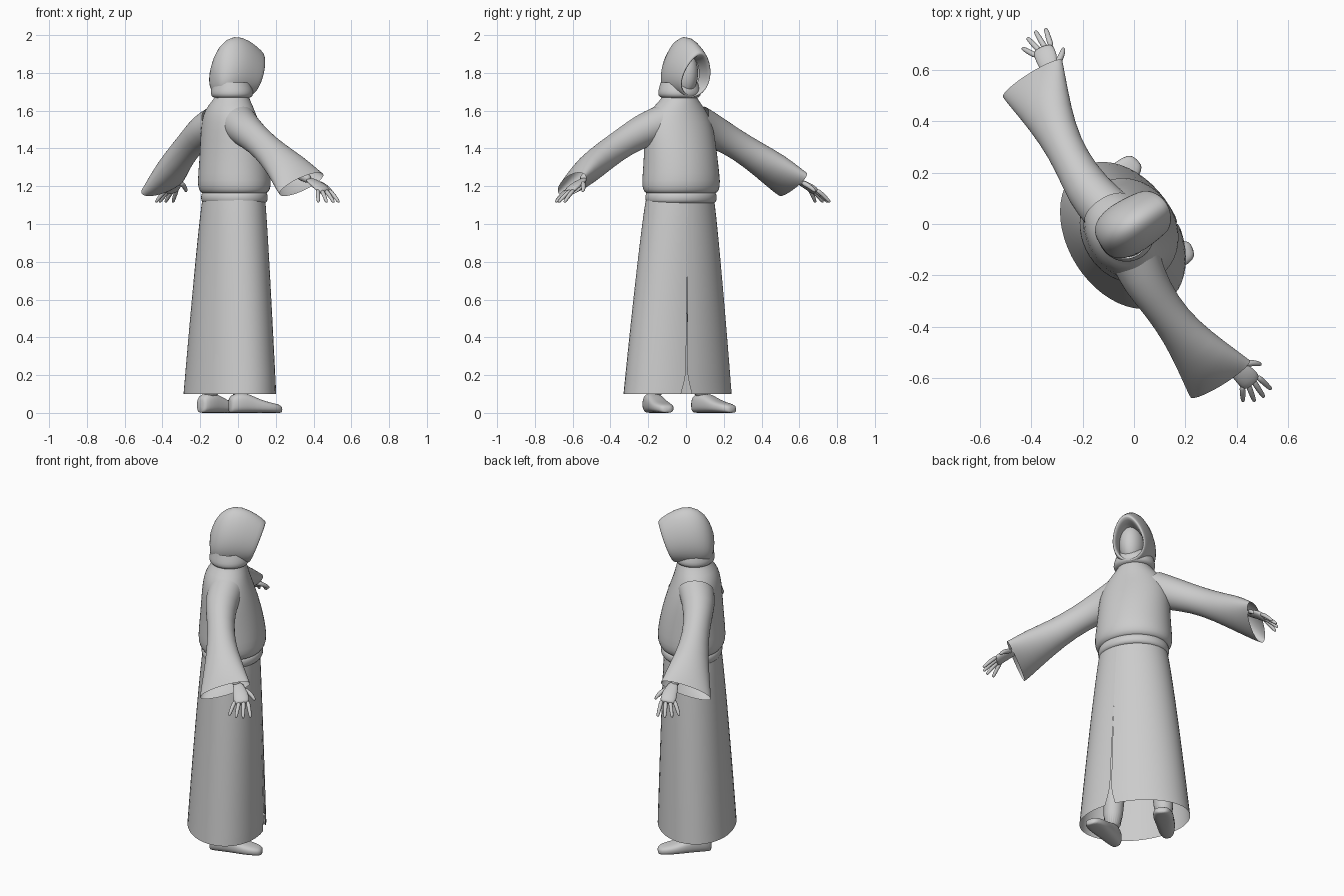
import bpy, bmesh, math
from mathutils import Vector

if "Cube" in bpy.data.objects:
    bpy.data.objects.remove(bpy.data.objects["Cube"])

TURN = math.radians(32)   # the figure is built facing +x, then turned
X, Y, Z = Vector((1, 0, 0)), Vector((0, 1, 0)), Vector((0, 0, 1))

cloth = bpy.data.materials.new("plain_grey")
cloth.use_nodes = True
GREY = (0.6, 0.6, 0.6, 1)
cloth.diffuse_color = GREY
cloth.node_tree.nodes["Principled BSDF"].inputs["Base Color"].default_value = GREY


def ring(c, a, b, n=24, power=1.0, start=0.0, span=math.tau, closed=True):
    """Points of an ellipse around c with half axes a and b; power < 1 squares it."""
    def soft(t):
        return math.copysign(abs(t) ** power, t)
    steps = n if closed else n - 1
    return [Vector(c) + a * soft(math.cos(start + span * i / steps))
            + b * soft(math.sin(start + span * i / steps)) for i in range(n)]


def loft(name, rings, closed=True, caps=(False, False), levels=1):
    """Skin a list of rings into one smooth object."""
    bm = bmesh.new()
    rows = [[bm.verts.new(p) for p in r] for r in rings]
    n = len(rows[0])
    for lo, hi in zip(rows, rows[1:]):
        for i in range(n if closed else n - 1):
            j = (i + 1) % n
            bm.faces.new((lo[i], lo[j], hi[j], hi[i]))
    for row, cap in zip((rows[0], rows[-1]), caps):
        if cap:
            bm.faces.new(row)
    bmesh.ops.recalc_face_normals(bm, faces=bm.faces)
    me = bpy.data.meshes.new(name)
    bm.to_mesh(me)
    bm.free()
    me.materials.append(cloth)
    me.shade_smooth()
    ob = bpy.data.objects.new(name, me)
    bpy.context.collection.objects.link(ob)
    ob.rotation_euler.z = TURN
    if levels:
        ob.modifiers.new("smooth", "SUBSURF").levels = levels
        ob.modifiers["smooth"].render_levels = levels
    return ob


def tube(name, points, radii, flat=1.0, n=10):
    """Round limb along a path, optionally flattened; its width runs along x."""
    pts = [Vector(p) for p in points]
    rings = []
    for i, (p, r) in enumerate(zip(pts, radii)):
        d = (pts[min(i + 1, len(pts) - 1)] - pts[max(i - 1, 0)]).normalized()
        side = (X - d * d.x).normalized()
        rings.append(ring(p, side * r, d.cross(side) * r * flat, n))
    return loft(name, rings, caps=(True, True))


def stack(name, sections, **kw):
    """Horizontal ellipses: height, centre x, half depth, half width."""
    return loft(name, [ring((cx, -0.012, z), X * b, Y * a) for z, cx, b, a in sections], **kw)


# Skirt with a front slit that opens toward the hem
SLIT = math.radians(-14)
rows = []
for i in range(19):
    t = i / 18
    z = 0.10 + 1.05 * t
    gap = 0.09 * max(0, (0.2 - z) / 0.1) + 0.012 * min(1, max(0, (0.72 - z) / 0.4))
    swell = (1 - t) ** 0.85
    rows.append(ring((-0.035 - 0.025 * swell, -0.015, z), X * (0.155 + 0.06 * swell),
                     Y * (0.185 + 0.125 * swell), 49, 1.0, SLIT + gap,
                     math.tau - 2 * gap, False))
loft("skirt", rows, closed=False, levels=0)

# Belt and loose upper robe
stack("belt", [(1.11, -0.03, 0.15, 0.18), (1.115, -0.03, 0.166, 0.195),
               (1.14, -0.03, 0.172, 0.2), (1.165, -0.03, 0.166, 0.196), (1.17, -0.03, 0.15, 0.18)])
stack("robe_top", [(1.16, -0.03, 0.15, 0.18), (1.165, -0.03, 0.172, 0.205),
                   (1.2, -0.03, 0.188, 0.218), (1.26, -0.03, 0.186, 0.213),
                   (1.38, -0.035, 0.17, 0.203), (1.5, -0.05, 0.148, 0.2),
                   (1.58, -0.06, 0.128, 0.175), (1.63, -0.055, 0.112, 0.13),
                   (1.67, -0.045, 0.09, 0.09), (1.72, -0.04, 0.07, 0.075)])

# Hood: rings run from the back of the head to the rim, then fold inside
hood = []
for u, zc, h, w, tilt in [(-0.155, 1.78, 0.03, 0.025, 0), (-0.145, 1.775, 0.09, 0.065, 0),
                          (-0.105, 1.81, 0.145, 0.095, 0), (-0.04, 1.832, 0.172, 0.107, 0.1),
                          (0.03, 1.82, 0.155, 0.104, 0.25), (0.09, 1.795, 0.127, 0.095, 0.38),
                          (0.11, 1.787, 0.117, 0.088, 0.4), (0.1, 1.787, 0.1, 0.075, 0.4),
                          (0.02, 1.787, 0.09, 0.07, 0.4)]:
    row = []
    for i in range(24):
        s, c = math.sin(math.tau * i / 24), math.cos(math.tau * i / 24)
        row.append(Vector((u + tilt * h * c, w * s * (1 - 0.22 * c), zc + h * c)))
    hood.append(row)
loft("hood", hood, caps=(True, False))
stack("hood_drape", [(1.665, -0.045, 0.08, 0.08), (1.67, -0.045, 0.105, 0.108),
                     (1.69, -0.045, 0.115, 0.118), (1.72, -0.045, 0.108, 0.11),
                     (1.75, -0.05, 0.098, 0.1)])

# Plain face inside the hood
stack("face", [(1.8 + 0.125 * math.sin(a), 0, 0.088 * math.cos(a), 0.07 * math.cos(a))
               for a in [math.radians(d) for d in range(-85, 86, 17)]], caps=(True, True))

# Paired parts
for side, s in (("left", 1), ("right", -1)):
    # Bell sleeve, widening and twisting toward its open cuff
    cuffs = []
    for v, u, z, ru, rn, tilt in [(0.1, -0.06, 1.535, 0.1, 0.1, 0), (0.2, -0.082, 1.5, 0.09, 0.092, 0),
                                  (0.33, -0.078, 1.44, 0.072, 0.076, 0), (0.46, -0.066, 1.365, 0.08, 0.078, 0.1),
                                  (0.58, -0.05, 1.29, 0.112, 0.08, 0.25), (0.66, -0.04, 1.23, 0.137, 0.062, 0.32),
                                  (0.69, -0.035, 1.21, 0.145, 0.05, 0.33)]:
        major = Vector((1, 0, tilt)).normalized() * ru
        cuffs.append(ring((u, s * v, z), major, Vector((0, s * 0.5, 0.87)) * rn))
    loft(side + "_sleeve", cuffs)

    # Forearm, palm and fingers
    tube(side + "_forearm", [(-0.06, s * 0.42, 1.38), (0, s * 0.58, 1.28), (0.035, s * 0.68, 1.225)],
         (0.045, 0.036, 0.027))
    tube(side + "_palm", [(0.03, s * 0.65, 1.24), (0.042, s * 0.69, 1.22), (0.054, s * 0.73, 1.2),
                          (0.06, s * 0.765, 1.175), (0.062, s * 0.772, 1.17)],
         (0.026, 0.036, 0.045, 0.045, 0.03), 0.42, 12)
    for finger, base, tip, out in (("little", 0.026, -0.006, 0.812), ("ring", 0.048, 0.032, 0.836),
                                   ("middle", 0.07, 0.072, 0.842), ("index", 0.092, 0.112, 0.83)):
        a, b = Vector((base, s * 0.755, 1.182)), Vector((tip, s * out, 1.115))
        tube(f"{side}_{finger}_finger", [a, a.lerp(b, 0.45) + Z * 0.006, a.lerp(b, 0.93), b],
             (0.013, 0.012, 0.01, 0.005), n=8)
    tube(side + "_thumb", [(0.06, s * 0.685, 1.22), (0.1, s * 0.7, 1.205), (0.125, s * 0.72, 1.18),
                           (0.13, s * 0.728, 1.17)], (0.016, 0.014, 0.011, 0.006), n=8)

    # Trouser leg
    loft(side + "_leg", [ring((u, s * v, z), X * r, Y * r) for z, u, v, r in
                         ((0.06, -0.08, 0.15, 0.05), (0.25, -0.075, 0.14, 0.058),
                          (0.55, -0.05, 0.11, 0.066), (1.0, -0.04, 0.09, 0.08))],
         caps=(True, True))

    # Shoe, toes turned slightly out
    heel = Vector((-0.145, s * 0.145, 0))
    ahead = Vector((0.98, s * 0.2, 0))
    across = Vector((-ahead.y, ahead.x, 0))
    shoe = [ring(heel + ahead * t + Z * h / 2, across * w, Z * h / 2, 20, 0.75) for t, w, h in
            ((0, 0.025, 0.07), (0.01, 0.04, 0.095), (0.06, 0.05, 0.11), (0.11, 0.05, 0.1),
             (0.17, 0.055, 0.07), (0.23, 0.056, 0.055), (0.28, 0.042, 0.045), (0.295, 0.02, 0.03))]
    loft(side + "_shoe", shoe, caps=(True, True))
